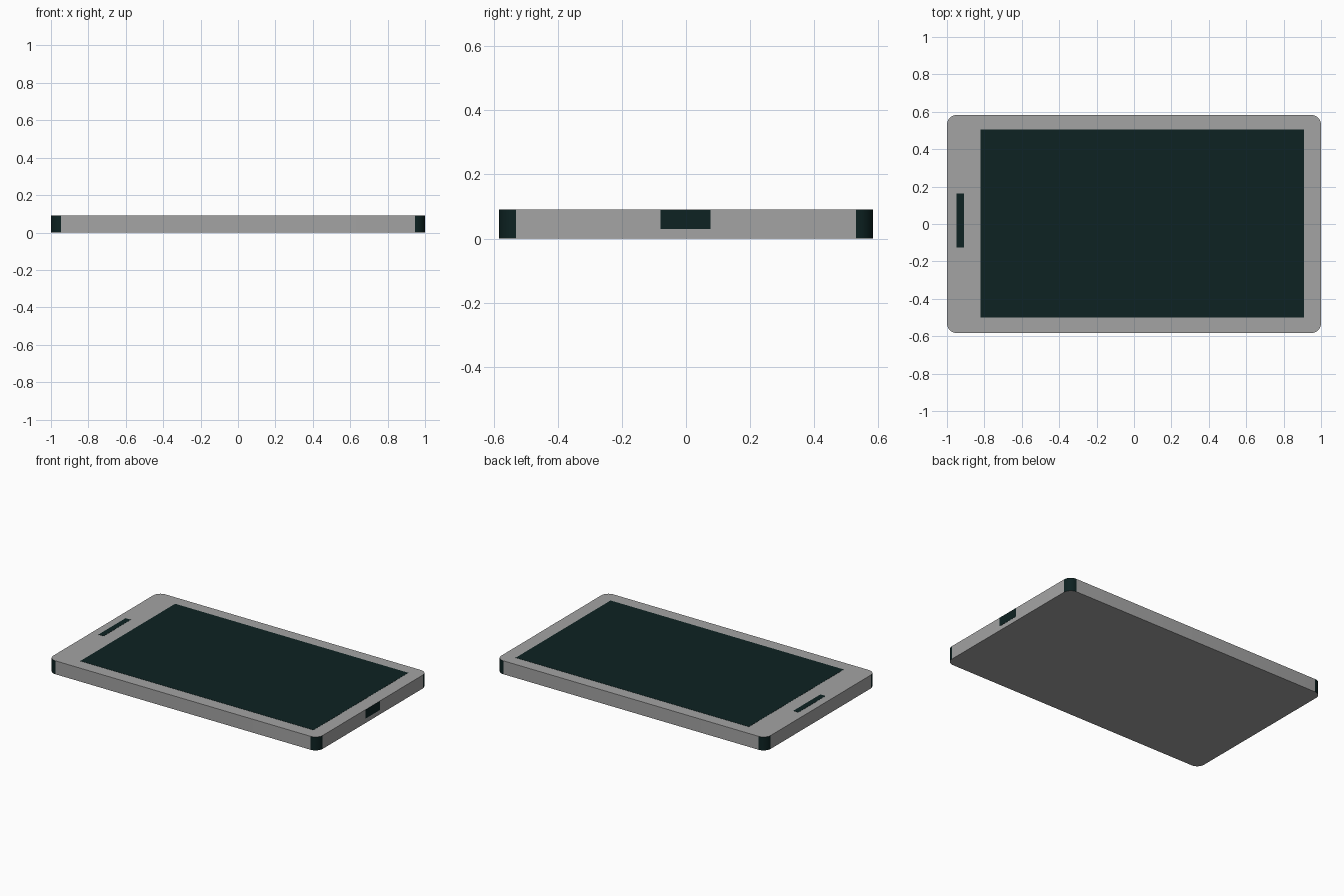
import bpy, bmesh, math

if "Cube" in bpy.data.objects:
    bpy.data.objects.remove(bpy.data.objects["Cube"])

L, W, H, R = 1.0, 0.583, 0.09, 0.053   # half length, half width, height, corner radius
SEG = 8


def material(name, rgb):
    m = bpy.data.materials.new(name)
    m.diffuse_color = (*rgb, 1)
    m.use_nodes = True
    m.node_tree.nodes["Principled BSDF"].inputs["Base Color"].default_value = m.diffuse_color
    return m


grey = material("grey_casing", (0.37, 0.37, 0.37))
dark = material("dark_teal_glass", (0.004, 0.016, 0.016))


def add_object(name, bm, mats):
    mesh = bpy.data.meshes.new(name)
    bm.to_mesh(mesh)
    bm.free()
    ob = bpy.data.objects.new(name, mesh)
    for m in mats:
        mesh.materials.append(m)
    bpy.context.collection.objects.link(ob)
    return ob


def plate(name, lo, hi):
    bm = bmesh.new()
    bmesh.ops.create_cube(bm, size=1)
    for v in bm.verts:
        v.co = [(a + b) / 2 + c * (b - a) for a, b, c in zip(lo, hi, v.co)]
    return add_object(name, bm, [dark])


# Casing: rounded rectangle outline, extruded upward
bm = bmesh.new()
outline = []
for i, (sx, sy) in enumerate([(1, 1), (-1, 1), (-1, -1), (1, -1)]):
    for k in range(SEG + 1):
        a = math.pi / 2 * (i + k / SEG)
        outline.append(bm.verts.new((sx * (L - R) + R * math.cos(a),
                                     sy * (W - R) + R * math.sin(a), 0)))
base = bm.faces.new(outline)
top = bmesh.ops.extrude_face_region(bm, geom=[base], use_keep_orig=True)["geom"]
bmesh.ops.translate(bm, vec=(0, 0, H), verts=[g for g in top if isinstance(g, bmesh.types.BMVert)])
bmesh.ops.recalc_face_normals(bm, faces=bm.faces)
# Rounded corners are dark, everything else grey
for f in bm.faces:
    f.material_index = int(min(abs(f.normal.x), abs(f.normal.y)) > 0.02)
casing = add_object("casing", bm, [grey, dark])
bpy.context.view_layer.objects.active = casing
casing.select_set(True)
bpy.ops.object.shade_smooth_by_angle(angle=math.radians(30))

# Screen, earpiece slot and end port as thin plates just proud of the casing
E = 0.001
plate("screen", (-0.82, -0.5, H - 0.004), (0.91, 0.505, H + E))
plate("earpiece_slot", (-0.948, -0.125, H - 0.004), (-0.91, 0.163, H + E))
plate("end_port", (L - 0.004, -0.079, 0.03), (L + E, 0.077, H - 0.0005))
